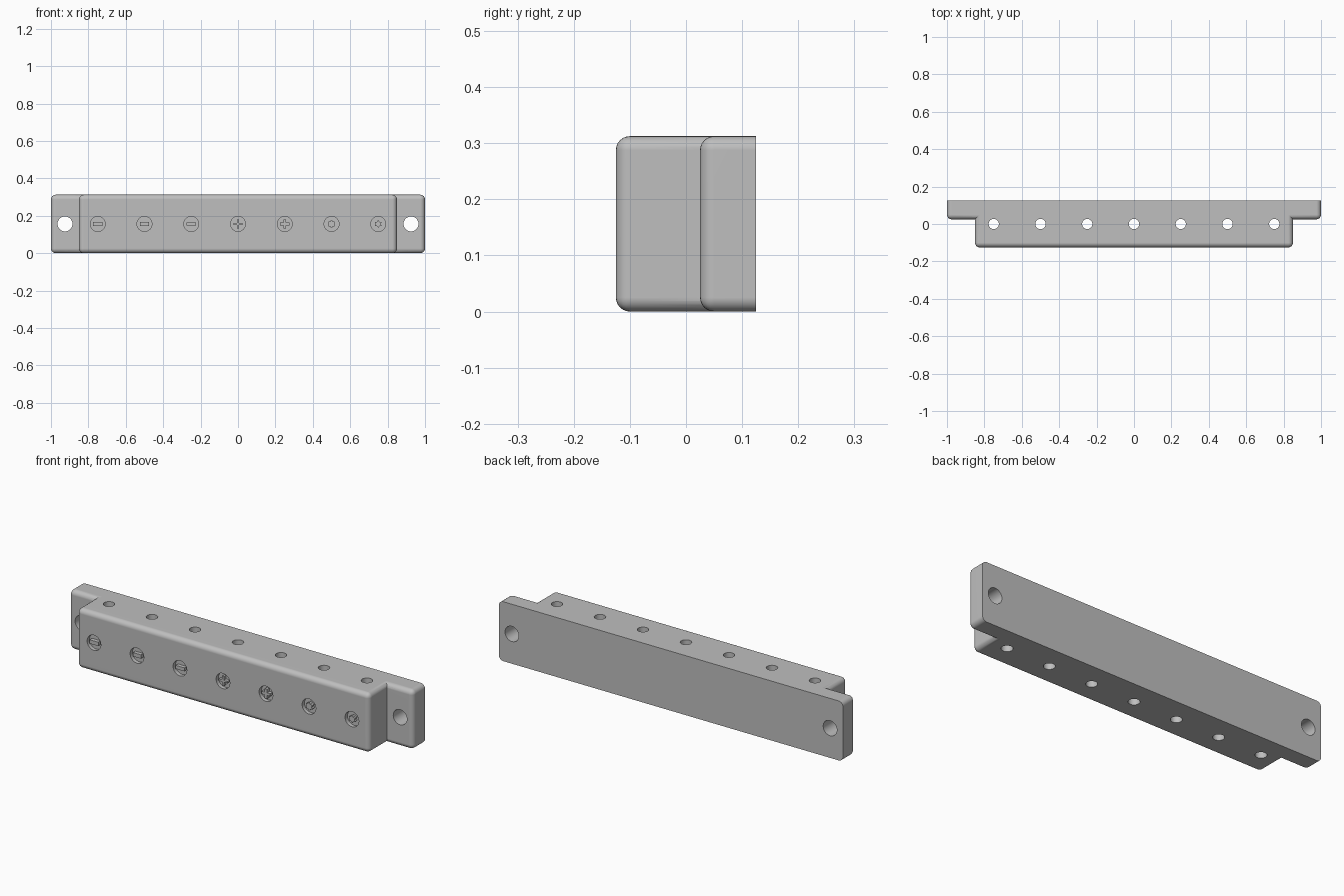
import bpy
import bmesh
from math import sin, cos, pi
from mathutils import Vector

if "Cube" in bpy.data.objects:
    bpy.data.objects.remove(bpy.data.objects["Cube"], do_unlink=True)

HEIGHT, MID = 0.3125, 0.15625
FRONT, BACK, RECESS = -0.125, 0.125, 0.02

grey = bpy.data.materials.new("plain grey")
grey.use_nodes = True
grey.diffuse_color = (0.52, 0.52, 0.52, 1)
grey.node_tree.nodes["Principled BSDF"].inputs["Base Color"].default_value = grey.diffuse_color


def make_object(name, bm):
    bmesh.ops.recalc_face_normals(bm, faces=bm.faces)
    mesh = bpy.data.meshes.new(name)
    bm.to_mesh(mesh)
    bm.free()
    mesh.materials.append(grey)
    obj = bpy.data.objects.new(name, mesh)
    bpy.context.collection.objects.link(obj)
    return obj


def rounded_block(name, half_width, y0, y1):
    """Box with every edge rounded except those around its back face."""
    bm = bmesh.new()
    bmesh.ops.create_cube(bm, size=1)
    for v in bm.verts:
        v.co = (v.co.x * 2 * half_width,
                y1 if v.co.y > 0 else y0,
                HEIGHT if v.co.z > 0 else 0)
    edges = [e for e in bm.edges if min(v.co.y for v in e.verts) < y1 - 1e-5]
    bmesh.ops.bevel(bm, geom=edges, offset=0.025, segments=6,
                    profile=0.5, affect='EDGES', clamp_overlap=True)
    return make_object(name, bm)


def prism(bm, outline, place, depth):
    """Extrude an outline, placed in space by a function, along depth."""
    face = bm.faces.new([bm.verts.new(place(u, v)) for u, v in outline])
    grown = bmesh.ops.extrude_face_region(bm, geom=[face], use_keep_orig=True)
    moved = [g for g in grown["geom"] if isinstance(g, bmesh.types.BMVert)]
    bmesh.ops.translate(bm, verts=moved, vec=Vector(depth))


def circle(r, n=32):
    return [(r * cos(2 * pi * i / n), r * sin(2 * pi * i / n)) for i in range(n)]


def bar(w, h):
    return [(-w, -h), (w, -h), (w, h), (-w, h)]


def cross(a, b):
    points, corner = [], [(a, -b), (a, b), (b, b)]
    for _ in range(4):
        points += corner
        corner = [(-v, u) for u, v in corner]
    # Drop the inner corners repeated between neighbouring arms
    return points


def star(r):
    ring = [2 * pi * i / 48 for i in range(48)]
    return [(r * (0.85 + 0.15 * cos(6 * t)) * sin(t),
             r * (0.85 + 0.15 * cos(6 * t)) * cos(t)) for t in ring]


def apply_modifiers(obj):
    bpy.context.view_layer.update()
    evaluated = obj.evaluated_get(bpy.context.evaluated_depsgraph_get())
    mesh = bpy.data.meshes.new_from_object(evaluated)
    obj.modifiers.clear()
    obj.data = mesh


def boolean(obj, other, operation):
    mod = obj.modifiers.new(operation, 'BOOLEAN')
    mod.operation, mod.solver, mod.object = operation, 'EXACT', other
    apply_modifiers(obj)
    bpy.data.objects.remove(other, do_unlink=True)


def smooth(obj):
    bpy.ops.object.select_all(action='DESELECT')
    obj.select_set(True)
    bpy.context.view_layer.objects.active = obj
    bpy.ops.object.shade_smooth_by_angle(angle=pi / 6)


# Holder: mounting plate joined with the thicker front block
holder = rounded_block("bit_holder", 1.0, 0.025, BACK)
boolean(holder, rounded_block("front_block", 0.85, FRONT, 0.09), 'UNION')

# Upright bit holes, label recesses and mounting holes
slots = [(i - 3) * 0.25 for i in range(7)]
bm = bmesh.new()
for x in slots:
    prism(bm, circle(0.0275), lambda u, v: (x + u, v, -0.1), (0, 0, 0.6))
    prism(bm, circle(0.04), lambda u, v: (x + u, FRONT - 0.05, MID + v),
          (0, 0.05 + RECESS, 0))
for x in (-0.925, 0.925):
    prism(bm, circle(0.04), lambda u, v: (x + u, -0.05, MID + v), (0, 0.25, 0))
cutter = make_object("hole_cutter", bm)
cutter.hide_render = True
boolean(holder, cutter, 'DIFFERENCE')
smooth(holder)
weighted = holder.modifiers.new("even shading", 'WEIGHTED_NORMAL')
weighted.keep_sharp = True

# Raised bit-shape labels standing in the recesses
labels = [("slot_label_large", bar(0.025, 0.01)),
          ("slot_label_medium", bar(0.023, 0.01)),
          ("slot_label_small", bar(0.025, 0.009)),
          ("cross_label_thin", cross(0.025, 0.005)),
          ("cross_label_thick", cross(0.025, 0.007)),
          ("star_label_large", star(0.021)),
          ("star_label_small", star(0.019))]
for x, (name, outline) in zip(slots, labels):
    bm = bmesh.new()
    prism(bm, outline, lambda u, v: (x + u, FRONT, MID + v), (0, RECESS + 0.005, 0))
    smooth(make_object(name, bm))
